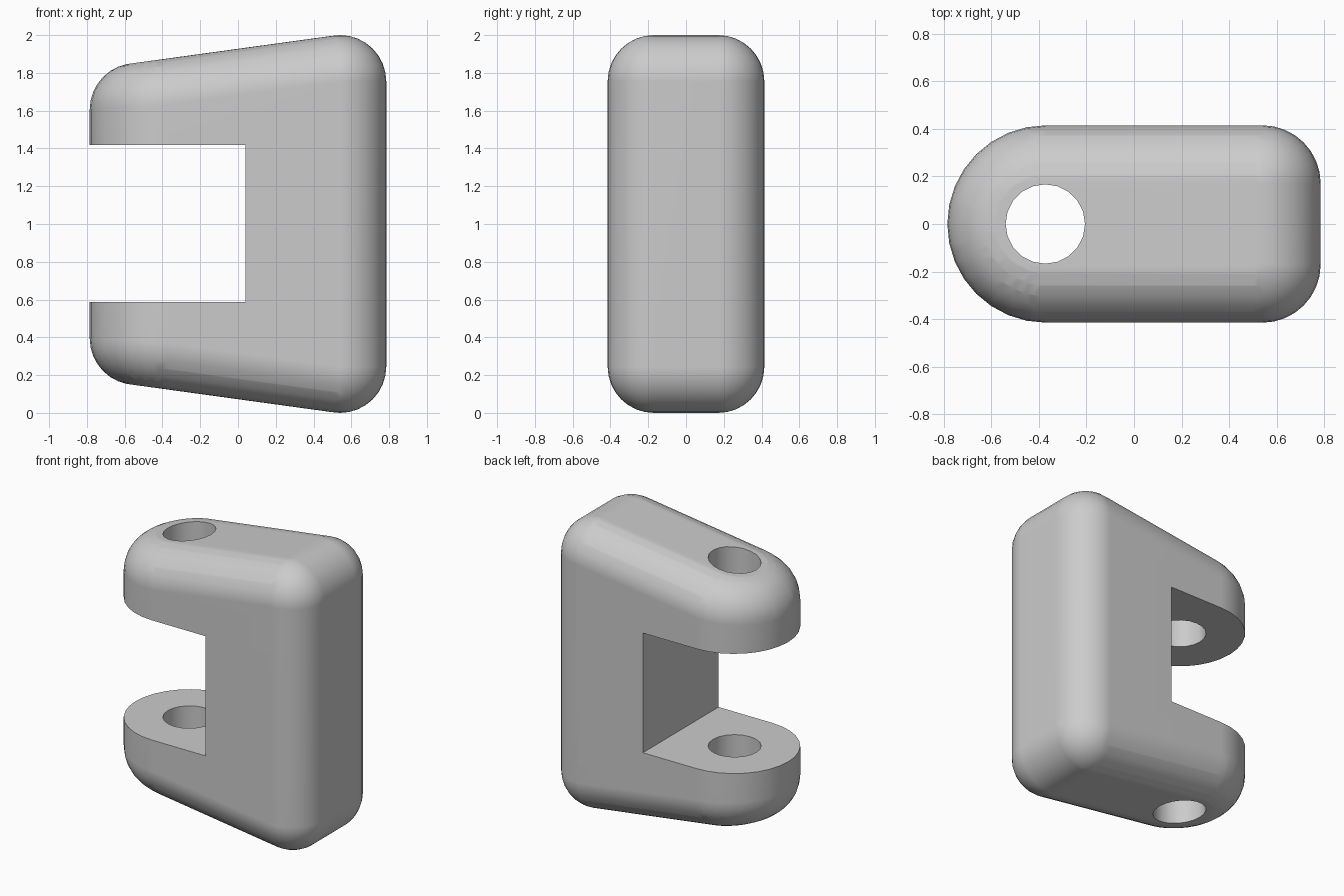
import bpy
import bmesh
import math
from mathutils import Matrix

cube = bpy.data.objects.get("Cube")
if cube:
    bpy.data.objects.remove(cube, do_unlink=True)

ROUND = 0.245        # radius of the rounded edges
HALF = 0.17          # half width of the flat core
EYE_X = -0.37        # centre of the round end and pin hole
BACK_X = 0.54        # core end at the back
SEGMENTS = 32


def link(name, bm):
    mesh = bpy.data.meshes.new(name)
    bm.normal_update()
    bm.to_mesh(mesh)
    bm.free()
    obj = bpy.data.objects.new(name, mesh)
    bpy.context.scene.collection.objects.link(obj)
    return obj


def core_height(x):
    # distance of the sloping core from mid height
    return 0.755 - 0.1376 * (BACK_X - x)


# Plan of the core: square back corners and a round nose
plan = [(BACK_X, HALF), (BACK_X, -HALF)]
for i in range(SEGMENTS // 2 + 1):
    a = math.pi / 2 + i * 2 * math.pi / SEGMENTS
    plan.append((EYE_X + HALF * math.cos(a), HALF * math.sin(a)))

# Body: a hull wrapped around balls placed along the top and bottom plan
bm = bmesh.new()
for x, y in plan:
    for side in (-1, 1):
        bmesh.ops.create_uvsphere(
            bm, u_segments=SEGMENTS, v_segments=SEGMENTS // 2, radius=ROUND,
            matrix=Matrix.Translation((x, y, 1 + side * core_height(x))))
bmesh.ops.delete(bm, geom=bm.faces[:], context='FACES_ONLY')
hull = bmesh.ops.convex_hull(bm, input=bm.verts[:])
bmesh.ops.delete(bm, geom=[e for e in bm.edges if not e.link_faces], context='EDGES')
bmesh.ops.delete(bm, geom=[v for v in bm.verts if not v.link_faces], context='VERTS')
bmesh.ops.remove_doubles(bm, verts=bm.verts[:], dist=0.0005)
bmesh.ops.dissolve_limit(bm, angle_limit=math.radians(0.5),
                         verts=bm.verts[:], edges=bm.edges[:])
bmesh.ops.recalc_face_normals(bm, faces=bm.faces[:])
body = link("clevis_body", bm)

# Slot cutter between the two arms
bm = bmesh.new()
bmesh.ops.create_cube(bm, size=1, matrix=Matrix.Translation((-0.46, 0, 1.003))
                      @ Matrix.Diagonal((1, 1.2, 0.83, 1)))
slot = link("slot_cutter", bm)

# Pin hole cutter through both arms
bm = bmesh.new()
bmesh.ops.create_cone(bm, cap_ends=True, segments=20, radius1=0.167, radius2=0.167,
                      depth=3, matrix=Matrix.Translation((EYE_X - 0.003, 0, 1)))
hole = link("pin_hole_cutter", bm)

bpy.ops.object.select_all(action='DESELECT')
bpy.context.view_layer.objects.active = body
body.select_set(True)
for cutter in (slot, hole):
    cutter.hide_render = True
    mod = body.modifiers.new(cutter.name, 'BOOLEAN')
    mod.operation = 'DIFFERENCE'
    mod.solver = 'EXACT'
    mod.object = cutter
    bpy.ops.object.modifier_apply(modifier=mod.name)
    bpy.data.objects.remove(cutter, do_unlink=True)

# Plain grey finish
grey = bpy.data.materials.new("plain_grey")
colour = (0.6, 0.6, 0.6, 1)
grey.diffuse_color = colour
grey.use_nodes = True
grey.node_tree.nodes["Principled BSDF"].inputs["Base Color"].default_value = colour
body.data.materials.clear()
body.data.materials.append(grey)

# Smooth curves, crisp cuts, flat sides kept flat
bpy.ops.object.shade_smooth_by_angle(angle=math.radians(30))
weighted = body.modifiers.new("flat_sides", 'WEIGHTED_NORMAL')
weighted.keep_sharp = True
